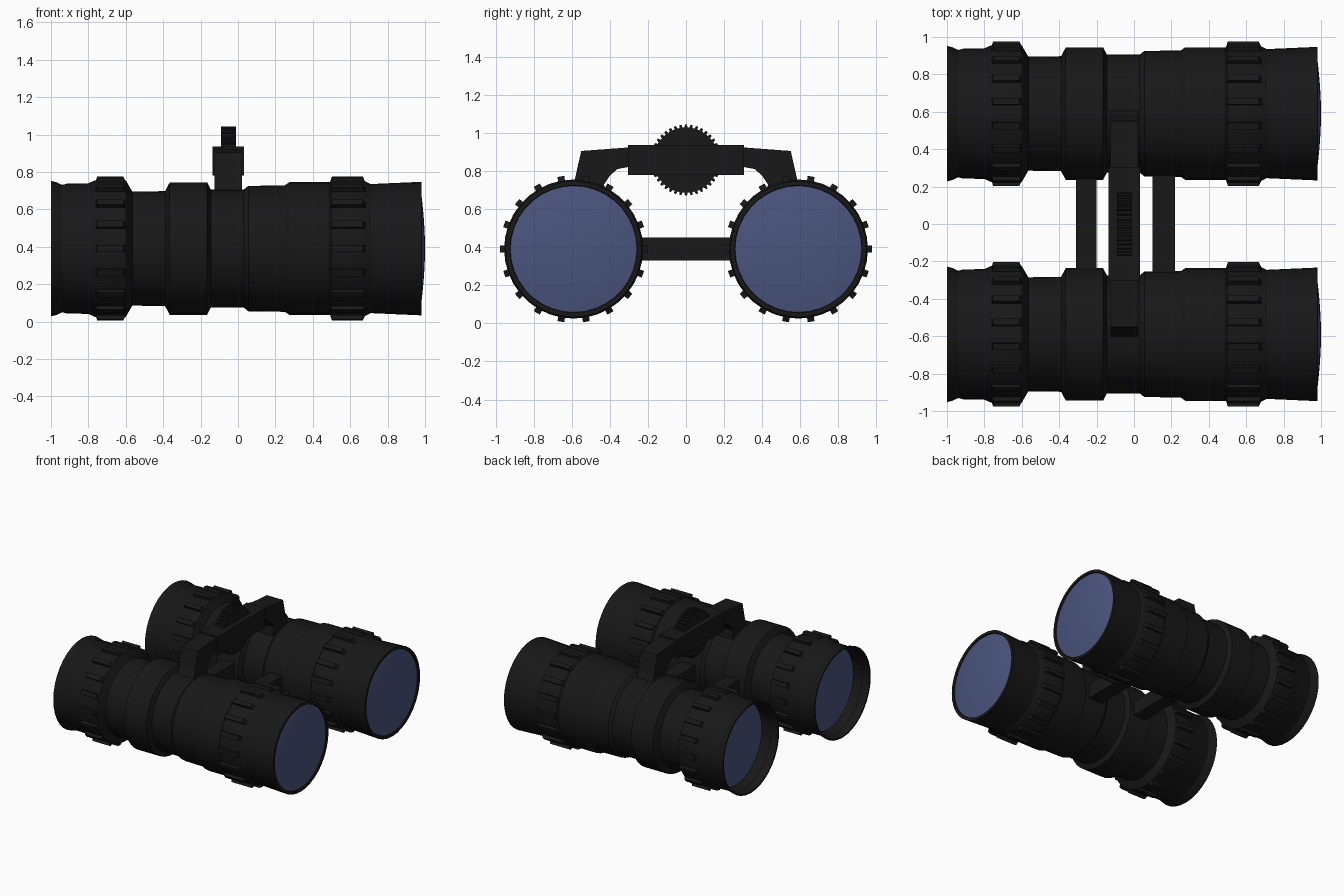
import bpy, bmesh
from math import sin, cos, pi
from mathutils import Matrix, Vector

if "Cube" in bpy.data.objects:
    bpy.data.objects.remove(bpy.data.objects["Cube"])

SEG, CY, CZ = 36, 0.59, 0.39


def material(name, rgb):
    m = bpy.data.materials.new(name)
    m.diffuse_color = (*rgb, 1)
    m.use_nodes = True
    m.node_tree.nodes["Principled BSDF"].inputs["Base Color"].default_value = m.diffuse_color
    return m


black = material("black_rubber", (0.009, 0.009, 0.009))
blue = material("lens_blue", (0.07, 0.09, 0.21))


def finish(name, bm, mat, loc=(0, 0, 0), smooth=False):
    bmesh.ops.recalc_face_normals(bm, faces=bm.faces)
    me = bpy.data.meshes.new(name)
    bm.to_mesh(me)
    bm.free()
    ob = bpy.data.objects.new(name, me)
    bpy.context.collection.objects.link(ob)
    ob.location = loc
    me.materials.append(mat)
    if smooth:
        bpy.ops.object.select_all(action='DESELECT')
        ob.select_set(True)
        bpy.context.view_layer.objects.active = ob
        bpy.ops.object.shade_smooth_by_angle(angle=0.5)
    return ob


def lathe(name, profile, mat, loc):
    """Spin (x, radius) points around the x axis."""
    bm = bmesh.new()
    vs = [bm.verts.new((x, 0, r)) for x, r in profile]
    es = [bm.edges.new(p) for p in zip(vs, vs[1:])]
    bmesh.ops.spin(bm, geom=vs + es, cent=(0, 0, 0), axis=(1, 0, 0),
                   angle=2 * pi, steps=SEG)
    bmesh.ops.remove_doubles(bm, verts=bm.verts, dist=1e-4)
    return finish(name, bm, mat, loc, True)


def add_prism(bm, pts, depth):
    """Extrude a closed outline of 3D points by the depth vector."""
    f = bm.faces.new([bm.verts.new(p) for p in pts])
    ext = bmesh.ops.extrude_face_region(bm, geom=[f], use_keep_orig=True)["geom"]
    vs = [v for v in ext if isinstance(v, bmesh.types.BMVert)]
    bmesh.ops.translate(bm, verts=vs, vec=depth)
    return list(f.verts) + vs


def x_prism(name, yz, x0, x1):
    bm = bmesh.new()
    add_prism(bm, [(x0, y, z) for y, z in yz], (x1 - x0, 0, 0))
    return finish(name, bm, black)


def rect(y, z0, z1):
    return [(-y, z0), (y, z0), (y, z1), (-y, z1)]


body = [(-.86, 0), (-.86, .33), (-1, .35), (-1, .362), (-.97, .355), (-.94, .34),
        (-.915, .347), (-.80, .349), (-.765, .365), (-.60, .365), (-.565, .305),
        (-.39, .307), (-.365, .354), (-.165, .354), (-.145, .315), (.03, .315),
        (.055, .335), (.25, .338), (.275, .355), (.49, .355), (.50, .365),
        (.67, .365), (.71, .345), (.98, .357), (.98, .335), (.965, .33), (.965, 0)]
front_lens = [(.97, .338), (.983, .27), (.992, .18), (.998, .09), (1, 0)]
eye_lens = [(-.865, .332), (-.88, .25), (-.89, .13), (-.894, 0)]

for side, s in (("left", 1), ("right", -1)):
    loc = (0, s * CY, CZ)
    lathe(f"tube_{side}", body, black, loc)
    lathe(f"front_lens_{side}", front_lens, blue, loc)
    lathe(f"eyepiece_lens_{side}", eye_lens, blue, loc)
    # Grip ribs on the two focus rings
    for ring, a, b in (("eye", -.765, -.595), ("front", .49, .685)):
        bm = bmesh.new()
        for i in range(18):
            vs = add_prism(bm, [(a, -.018, .35), (a + .012, -.018, .387),
                                (b - .018, -.018, .387), (b, -.018, .35)], (0, .036, 0))
            bmesh.ops.rotate(bm, verts=vs, cent=(0, 0, 0),
                             matrix=Matrix.Rotation(pi / 2 + i * pi / 9, 3, 'X'))
        finish(f"{ring}_ring_ribs_{side}", bm, black, loc)
    # Bent arm from the tube up to the hinge block
    arm = [(.28, .925), (.55, .905), (.585, .75), (.62, .67), (.42, .66),
           (.43, .73), (.40, .775), (.36, .81), (.28, .825)]
    x_prism(f"bridge_arm_{side}", [(s * y, z) for y, z in arm], -.125, .022)

# Cross bars and hinge block
x_prism("rear_cross_bar", rect(.3, .33, .45), -.31, -.20)
x_prism("front_cross_bar", rect(.3, .33, .45), .10, .22)
x_prism("hinge_block", rect(.305, .78, .935), -.135, .032)

# Toothed adjustment wheel
bm = bmesh.new()
N = 40
outline = []
for i in range(N):
    for off, r in ((-.32, .171), (-.18, .186), (.18, .186), (.32, .171)):
        t = 2 * pi * (i + off) / N
        outline.append((-.092, r * cos(t), .857 + r * sin(t)))
add_prism(bm, outline, (.08, 0, 0))
finish("adjustment_wheel", bm, black)
